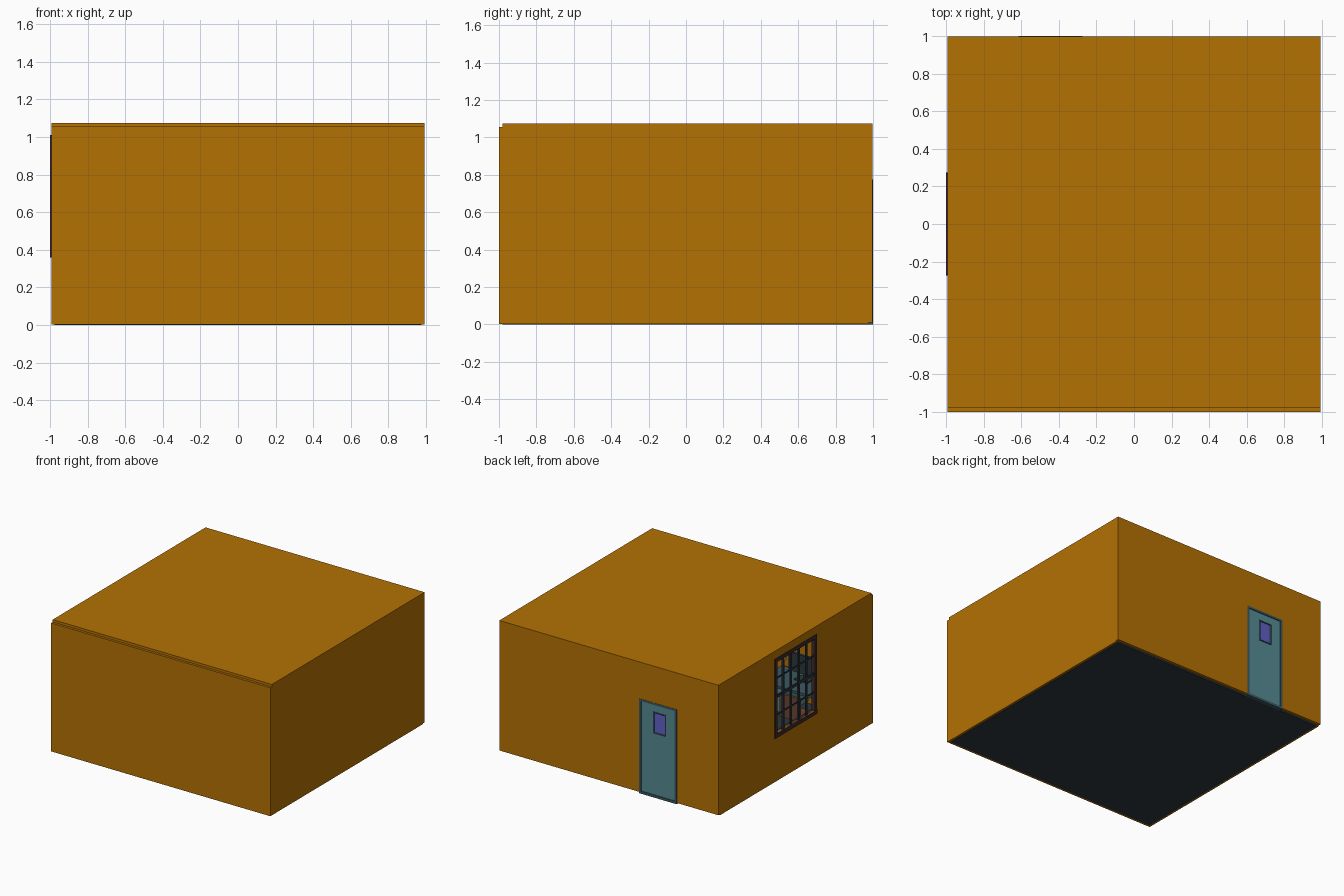
import bpy

if "Cube" in bpy.data.objects:
    bpy.data.objects.remove(bpy.data.objects["Cube"])


def mat(name, r, g, b):
    m = bpy.data.materials.new(name)
    m.diffuse_color = [(c / 255) ** 2.2 for c in (r, g, b)] + [1]
    m.use_nodes = True
    m.node_tree.nodes["Principled BSDF"].inputs["Base Color"].default_value = m.diffuse_color
    return m


ORANGE = mat("orange_paint", 178, 112, 12)
SLATE = mat("dark_slate", 48, 58, 63)
TEAL = mat("teal", 86, 138, 145)
STEEL = mat("blue_grey", 62, 88, 98)
GLASS = mat("violet_glass", 98, 96, 195)
WOOD = mat("dark_wood", 66, 46, 44)
BROWN = mat("brown", 110, 70, 55)
PALE = mat("pale", 190, 200, 205)


def box(name, x, y, z, m):
    """Axis-aligned box from (min, max) pairs."""
    bpy.ops.mesh.primitive_cube_add(size=1, location=[sum(p) / 2 for p in (x, y, z)])
    o = bpy.context.object
    o.name = name
    o.scale = [p[1] - p[0] for p in (x, y, z)]
    bpy.ops.object.transform_apply(location=False, rotation=False, scale=True)
    if m:
        o.data.materials.append(m)
    return o


def cut(target, x, y, z):
    """Cut a rectangular opening and discard the cutter."""
    c = box("cutter", x, y, z, None)
    mod = target.modifiers.new("opening", 'BOOLEAN')
    mod.operation, mod.solver, mod.object = 'DIFFERENCE', 'EXACT', c
    bpy.context.view_layer.objects.active = target
    bpy.ops.object.modifier_apply(modifier=mod.name)
    bpy.data.objects.remove(c, do_unlink=True)


# Shell
X = 0.993
box("floor", (-0.975, 0.975), (-0.98, 0.972), (0, 0.02), SLATE)
box("front_wall", (-X, X), (-1, -0.98), (0.003, 1.055), ORANGE)
box("roof", (-X, X), (-0.98, 0.998), (1.055, 1.075), ORANGE)
box("right_wall", (0.973, X), (-0.98, 0.975), (0.003, 1.055), ORANGE)
left = box("left_wall", (-X, -0.973), (-0.98, 0.975), (0.003, 1.055), ORANGE)
back = box("back_wall", (-X, X), (0.975, 0.998), (0.01, 1.055), ORANGE)

# Window opening with frame, bars and sill
cut(left, (-1.1, -0.9), (-0.25, 0.25), (0.39, 0.99))
wx = (-0.999, -0.968)
for s, side in ((-1, "front"), (1, "back")):
    box(f"window_{side}_jamb", wx, sorted((s * 0.245, s * 0.27)), (0.385, 1.0), WOOD)
box("window_head", wx, (-0.27, 0.27), (0.98, 1.01), WOOD)
box("window_sill", (-1.0, -0.955), (-0.275, 0.275), (0.36, 0.39), WOOD)
for i in range(4):
    y = -0.15 + i * 0.1
    box("window_bar", (-0.99, -0.978), (y - 0.009, y + 0.009), (0.39, 0.98), SLATE)
for z, t in ((0.54, 0.005), (0.69, 0.012), (0.84, 0.005)):
    box("window_rail", (-0.988, -0.98), (-0.245, 0.245), (z - t, z + t), SLATE)

# Door with frame, threshold and small pane
cut(back, (-0.61, -0.28), (0.9, 1.1), (-0.1, 0.77))
for x in ((-0.615, -0.598), (-0.292, -0.275)):
    box("door_jamb", x, (0.965, 1.0), (0, 0.775), STEEL)
box("door_head", (-0.615, -0.275), (0.965, 1.0), (0.758, 0.775), STEEL)
box("door_threshold", (-0.615, -0.275), (0.965, 1.0), (0, 0.02), STEEL)
door = box("door_leaf", (-0.598, -0.292), (0.972, 0.993), (0.02, 0.758), TEAL)
cut(door, (-0.506, -0.406), (0.9, 1.1), (0.53, 0.69))
box("door_pane", (-0.506, -0.406), (0.978, 0.988), (0.53, 0.69), GLASS)
for x in ((-0.515, -0.506), (-0.406, -0.397)):
    box("pane_side_trim", x, (0.97, 0.997), (0.521, 0.699), STEEL)
for z in ((0.521, 0.53), (0.69, 0.699)):
    box("pane_cross_trim", (-0.506, -0.406), (0.97, 0.997), z, STEEL)

# Desk and monitor glimpsed through the window
box("desk_top", (-0.8, -0.2), (-0.96, -0.64), (0.26, 0.28), STEEL)
for x in ((-0.79, -0.77), (-0.23, -0.21)):
    box("desk_side", x, (-0.95, -0.65), (0.02, 0.26), STEEL)
box("desk_drawers", (-0.45, -0.23), (-0.94, -0.66), (0.06, 0.26), TEAL)
box("monitor_foot", (-0.54, -0.42), (-0.88, -0.8), (0.28, 0.29), SLATE)
box("monitor_stem", (-0.49, -0.47), (-0.87, -0.85), (0.29, 0.34), SLATE)
box("monitor", (-0.61, -0.35), (-0.85, -0.83), (0.33, 0.48), SLATE)
box("wall_notice", (-0.22, -0.08), (-0.98, -0.975), (0.32, 0.48), PALE)

# Chair
box("chair_seat", (-0.72, -0.54), (-0.62, -0.44), (0.15, 0.17), BROWN)
box("chair_back", (-0.72, -0.54), (-0.46, -0.44), (0.17, 0.34), BROWN)
for x in (-0.71, -0.565):
    for y in (-0.61, -0.465):
        box("chair_leg", (x, x + 0.015), (y, y + 0.015), (0.02, 0.15), BROWN)
